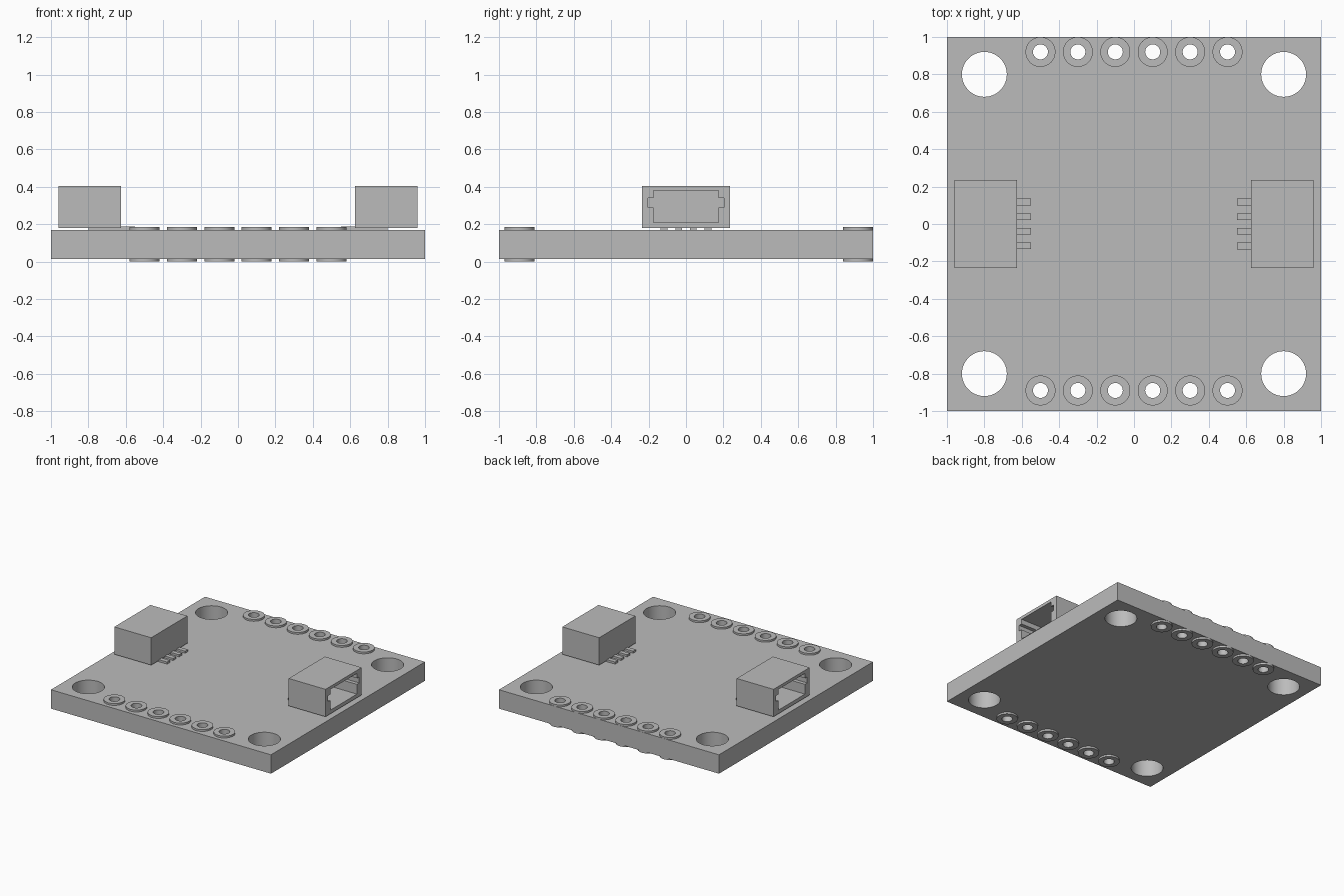
import bpy, bmesh
from math import cos, sin, pi, radians
from mathutils import Matrix

cube = bpy.data.objects.get("Cube")
if cube:
    bpy.data.objects.remove(cube, do_unlink=True)

grey = bpy.data.materials.new("plain grey")
grey.use_nodes = True
COLOR = (0.5, 0.5, 0.5, 1)
grey.diffuse_color = COLOR
grey.node_tree.nodes["Principled BSDF"].inputs["Base Color"].default_value = COLOR


def circle(x, y, r, n=48):
    return [(x + r * cos(2 * pi * i / n), y + r * sin(2 * pi * i / n)) for i in range(n)]


def rect(x0, x1, y0, y1):
    return [(x0, y0), (x1, y0), (x1, y1), (x0, y1)]


def add_prism(bm, loops, low, high, matrix=Matrix()):
    """Fill outline loops (first outer, the rest holes) and extrude upward."""
    part = bmesh.new()
    for loop in loops:
        verts = [part.verts.new((x, y, low)) for x, y in loop]
        for a, b in zip(verts, verts[1:] + verts[:1]):
            part.edges.new((a, b))
    bmesh.ops.triangle_fill(part, edges=part.edges[:], use_beauty=True, normal=(0, 0, 1))
    top = bmesh.ops.extrude_face_region(part, geom=part.faces[:], use_keep_orig=True)["geom"]
    bmesh.ops.translate(part, vec=(0, 0, high - low),
                        verts=[g for g in top if isinstance(g, bmesh.types.BMVert)])
    bmesh.ops.recalc_face_normals(part, faces=part.faces[:])
    part.transform(matrix)
    temp = bpy.data.meshes.new("temp")
    part.to_mesh(temp)
    part.free()
    bm.from_mesh(temp)
    bpy.data.meshes.remove(temp)


def finish(name, bm):
    mesh = bpy.data.meshes.new(name)
    bm.to_mesh(mesh)
    bm.free()
    mesh.materials.append(grey)
    obj = bpy.data.objects.new(name, mesh)
    bpy.context.collection.objects.link(obj)
    bpy.ops.object.select_all(action='DESELECT')
    obj.select_set(True)
    bpy.context.view_layer.objects.active = obj
    bpy.ops.object.shade_smooth_by_angle(angle=radians(30))
    return obj


BOARD_LOW, BOARD_TOP, PAD_TOP = 0.015, 0.17, 0.185
pad_rows = {"front": -0.89, "back": 0.92}
pad_xs = [-0.5 + 0.2 * i for i in range(6)]

# Board with mounting holes and drilled pad holes
loops = [rect(-1, 1, -1, 1)]
loops += [circle(x, y, 0.12, 64) for x in (-0.8, 0.8) for y in (-0.8, 0.8)]
loops += [circle(x, y, 0.04) for y in pad_rows.values() for x in pad_xs]
bm = bmesh.new()
add_prism(bm, loops, BOARD_LOW, BOARD_TOP)
finish("board", bm)

# Solder rings on both faces of the board
for row, y in pad_rows.items():
    bm = bmesh.new()
    for x in pad_xs:
        ring = [circle(x, y, 0.08), circle(x, y, 0.04)]
        add_prism(bm, ring, 0, BOARD_LOW)
        add_prism(bm, ring, BOARD_TOP, PAD_TOP)
    finish(row + "_solder_rings", bm)

# Profile axes (y, z, x) so that sockets extrude along x
along_x = Matrix(((0, 0, 1, 0), (1, 0, 0, 0), (0, 1, 0, 0), (0, 0, 0, 1)))
shell = rect(-0.235, 0.235, 0.18, 0.405)
half = [(0.173, 0.21), (0.173, 0.29), (0.203, 0.29), (0.203, 0.34), (0.173, 0.34), (0.173, 0.38)]
opening = half + [(-y, z) for y, z in reversed(half)]

for side, angle in (("left", 0), ("right", pi)):
    turn = Matrix.Rotation(angle, 4, 'Z')

    # Socket: solid rear block with an open keyed sleeve facing outward
    bm = bmesh.new()
    add_prism(bm, [shell], 0.625, 0.68, along_x)
    add_prism(bm, [shell, opening], 0.68, 0.96, along_x)
    bmesh.ops.remove_doubles(bm, verts=bm.verts[:], dist=0.0001)
    bm.transform(turn)
    finish(side + "_socket", bm)

    # Flat contact leads under the socket
    bm = bmesh.new()
    for i in range(4):
        y = -0.117 + 0.078 * i
        add_prism(bm, [rect(0.55, 0.8, y - 0.018, y + 0.018)], BOARD_TOP, 0.187)
    bm.transform(turn)
    finish(side + "_leads", bm)
